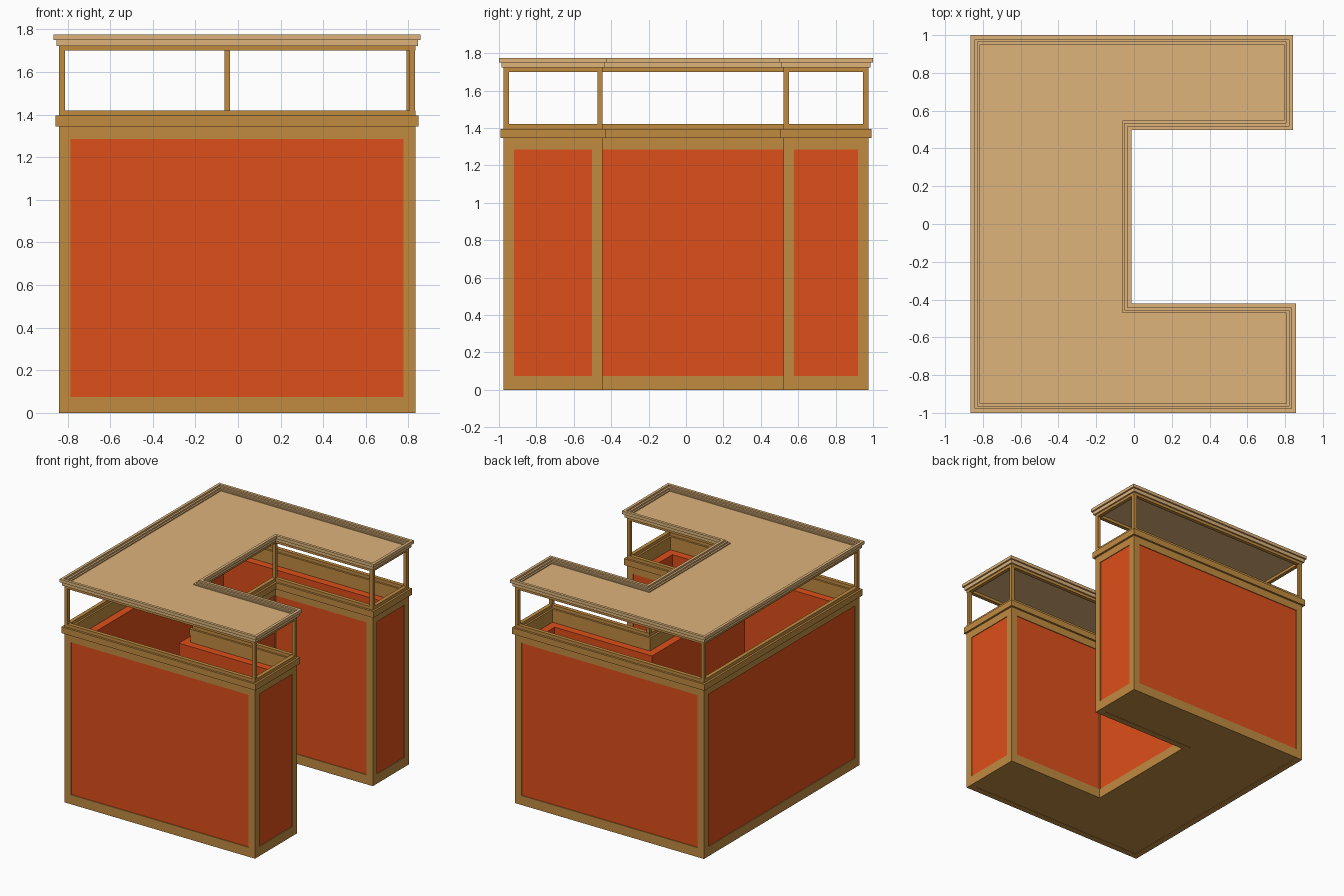
import bpy
import bmesh
from mathutils import Vector

cube = bpy.data.objects.get("Cube")
if cube:
    bpy.data.objects.remove(cube, do_unlink=True)


def material(name, rgb):
    linear = [(c / 255) ** 2.2 for c in rgb] + [1]
    mat = bpy.data.materials.new(name)
    mat.use_nodes = True
    mat.diffuse_color = linear
    mat.node_tree.nodes["Principled BSDF"].inputs["Base Color"].default_value = linear
    return mat


FRAME = material("frame_wood", (192, 138, 66))
LIGHT = material("light_wood", (221, 178, 122))
PANEL = material("orange_panel", (221, 80, 32))

# U-shaped footprint of the counter, counter-clockwise
PLAN = [Vector(p) for p in (
    (-0.84, -0.975), (0.832, -0.975), (0.832, -0.447), (-0.037, -0.447),
    (-0.037, 0.522), (0.818, 0.522), (0.818, 0.975), (-0.84, 0.975))]


def outline(offset):
    """Footprint moved outward by offset, with square mitres."""
    points = []
    for i, p in enumerate(PLAN):
        before = (p - PLAN[i - 1]).normalized()
        after = (PLAN[(i + 1) % len(PLAN)] - p).normalized()
        d = before + after
        points.append(p + offset * Vector((d.y, -d.x)))
    return points


def finish(name, bm, mat):
    bmesh.ops.recalc_face_normals(bm, faces=bm.faces)
    mesh = bpy.data.meshes.new(name)
    bm.to_mesh(mesh)
    bm.free()
    mesh.materials.append(mat)
    obj = bpy.data.objects.new(name, mesh)
    bpy.context.collection.objects.link(obj)
    return obj


def slab(name, offset, z0, z1, mat):
    """Solid plate over the whole footprint."""
    bm = bmesh.new()
    face = bm.faces.new([bm.verts.new((*p, z0)) for p in outline(offset)])
    ext = bmesh.ops.extrude_face_region(bm, geom=[face], use_keep_orig=True)
    top = [g for g in ext["geom"] if isinstance(g, bmesh.types.BMVert)]
    bmesh.ops.translate(bm, verts=top, vec=(0, 0, z1 - z0))
    return finish(name, bm, mat)


def band(name, outer, inner, z0, z1, mat):
    """Closed moulding of rectangular section following the footprint."""
    bm = bmesh.new()
    section = ((outer, z0), (outer, z1), (inner, z1), (inner, z0))
    loops = [[bm.verts.new((*p, z)) for p in outline(o)] for o, z in section]
    for k, loop in enumerate(loops):
        nxt = loops[(k + 1) % len(loops)]
        for i in range(len(loop)):
            j = (i + 1) % len(loop)
            bm.faces.new((loop[i], loop[j], nxt[j], nxt[i]))
    return finish(name, bm, mat)


def corner_posts(name, offset, width, z0, z1):
    """Square post at every corner of the footprint."""
    for p in outline(offset):
        bm = bmesh.new()
        bmesh.ops.create_cube(bm, size=1)
        bmesh.ops.scale(bm, verts=bm.verts, vec=(width, width, z1 - z0))
        bmesh.ops.translate(bm, verts=bm.verts, vec=(p.x, p.y, (z0 + z1) / 2))
        finish(name, bm, FRAME)


# Counter body: floor, base, panelled walls and corner posts
slab("floor", -0.03, 0.002, 0.02, FRAME)
band("base_rail", 0, -0.05, 0, 0.075, FRAME)
band("wall_panels", -0.006, -0.1, 0.03, 1.288, PANEL)
corner_posts("body_post", -0.0275, 0.055, 0.075, 1.285)
band("upper_rail", 0, -0.04, 1.285, 1.345, FRAME)

# Ledge around the counter opening
band("ledge", 0.016, -0.045, 1.345, 1.395, FRAME)
band("ledge_bead", 0, -0.03, 1.395, 1.42, FRAME)

# Open display frame
corner_posts("display_post", -0.014, 0.027, 1.42, 1.7)
band("display_top_rail", 0, -0.03, 1.7, 1.722, FRAME)

# Stepped cornice around a recessed top
band("cornice_lower", 0.012, -0.025, 1.722, 1.75, LIGHT)
band("cornice_upper", 0.025, 0.003, 1.75, 1.775, LIGHT)
band("cornice_inner_step", 0.003, -0.012, 1.75, 1.762, LIGHT)
slab("roof_panel", -0.02, 1.722, 1.742, LIGHT)
